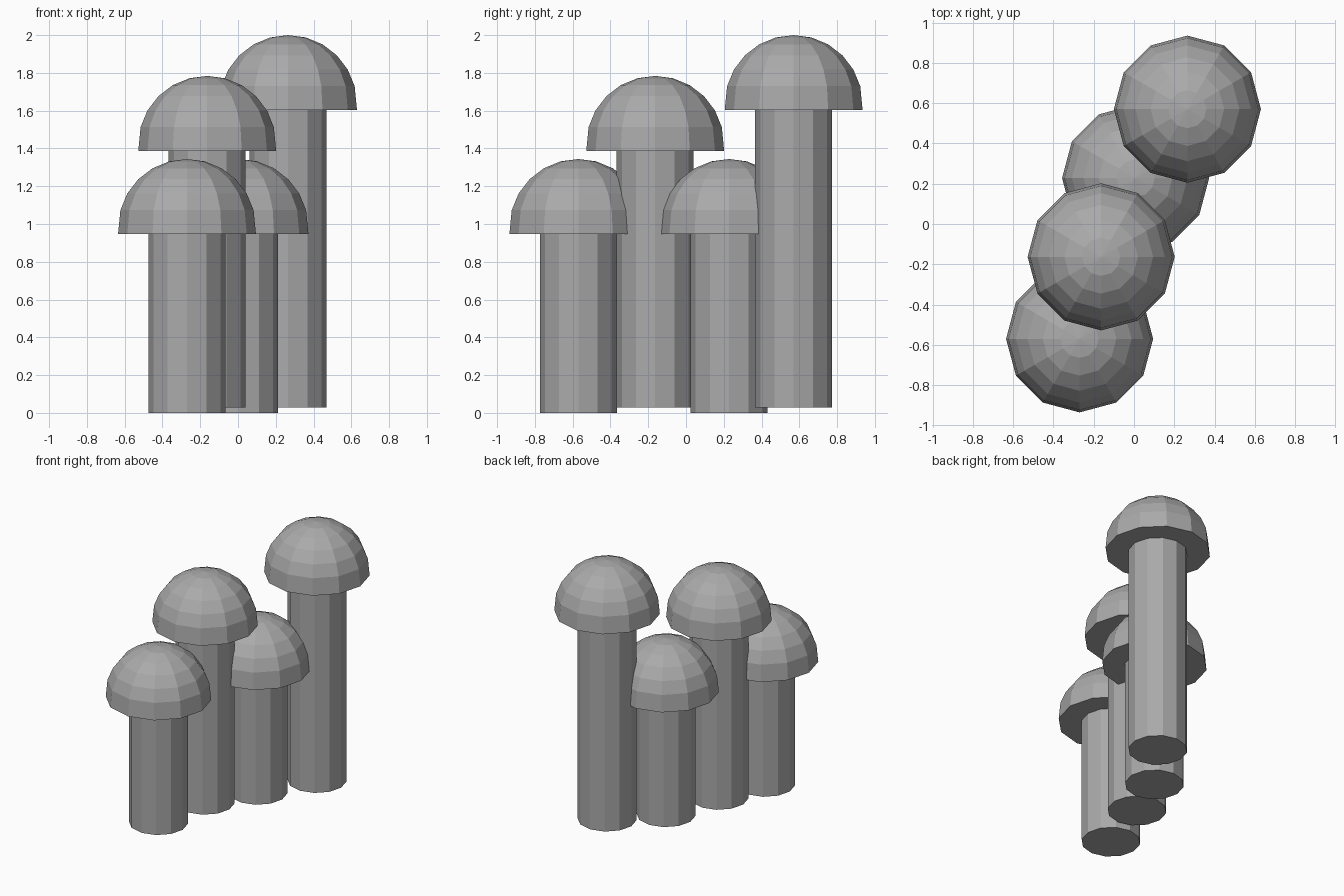
import bpy
import bmesh
from mathutils import Matrix

SIDES = 12
CAP_RADIUS = 0.365
CAP_HEIGHT = 0.397
STEM_RADIUS = 0.204

default_cube = bpy.data.objects.get("Cube")
if default_cube:
    bpy.data.objects.remove(default_cube, do_unlink=True)

GREY = (0.4, 0.4, 0.4, 1.0)
grey = bpy.data.materials.new("plain grey")
grey.use_nodes = True
grey.diffuse_color = GREY
grey.node_tree.nodes["Principled BSDF"].inputs["Base Color"].default_value = GREY


def add_object(name, bm, location):
    bmesh.ops.recalc_face_normals(bm, faces=bm.faces[:])
    mesh = bpy.data.meshes.new(name)
    bm.to_mesh(mesh)
    bm.free()
    mesh.materials.append(grey)
    obj = bpy.data.objects.new(name, mesh)
    obj.location = location
    bpy.context.collection.objects.link(obj)


def add_stem(name, x, y, bottom, top):
    # Closed twelve-sided column
    bm = bmesh.new()
    height = top - bottom
    bmesh.ops.create_cone(bm, cap_ends=True, segments=SIDES, radius1=STEM_RADIUS,
                          radius2=STEM_RADIUS, depth=height,
                          matrix=Matrix.Translation((0, 0, height / 2)))
    add_object(name, bm, (x, y, bottom))


def add_cap(name, x, y, rim):
    # Half sphere with its rim drawn down a little and a flat underside
    bm = bmesh.new()
    bmesh.ops.create_uvsphere(bm, u_segments=SIDES, v_segments=12, radius=CAP_RADIUS)
    below = [v for v in bm.verts if v.co.z < -0.01]
    bmesh.ops.delete(bm, geom=below, context='VERTS')
    for v in bm.verts:
        v.co.z = v.co.z + CAP_HEIGHT - CAP_RADIUS if v.co.z > 0.01 else 0
    rim_edges = [e for e in bm.edges if e.is_boundary]
    bmesh.ops.contextual_create(bm, geom=rim_edges)
    add_object(name, bm, (x, y, rim))


# Four mushrooms: name, x, y, stem bottom, cap rim
mushrooms = [
    ("front", -0.27, -0.57, 0.0, 0.947),
    ("middle", -0.163, -0.163, 0.028, 1.387),
    ("rear", 0.008, 0.228, 0.0, 0.947),
    ("tall", 0.265, 0.57, 0.028, 1.603),
]
for name, x, y, bottom, rim in mushrooms:
    add_stem(name + "_stem", x, y, bottom, rim + 0.02)
    add_cap(name + "_cap", x, y, rim)
